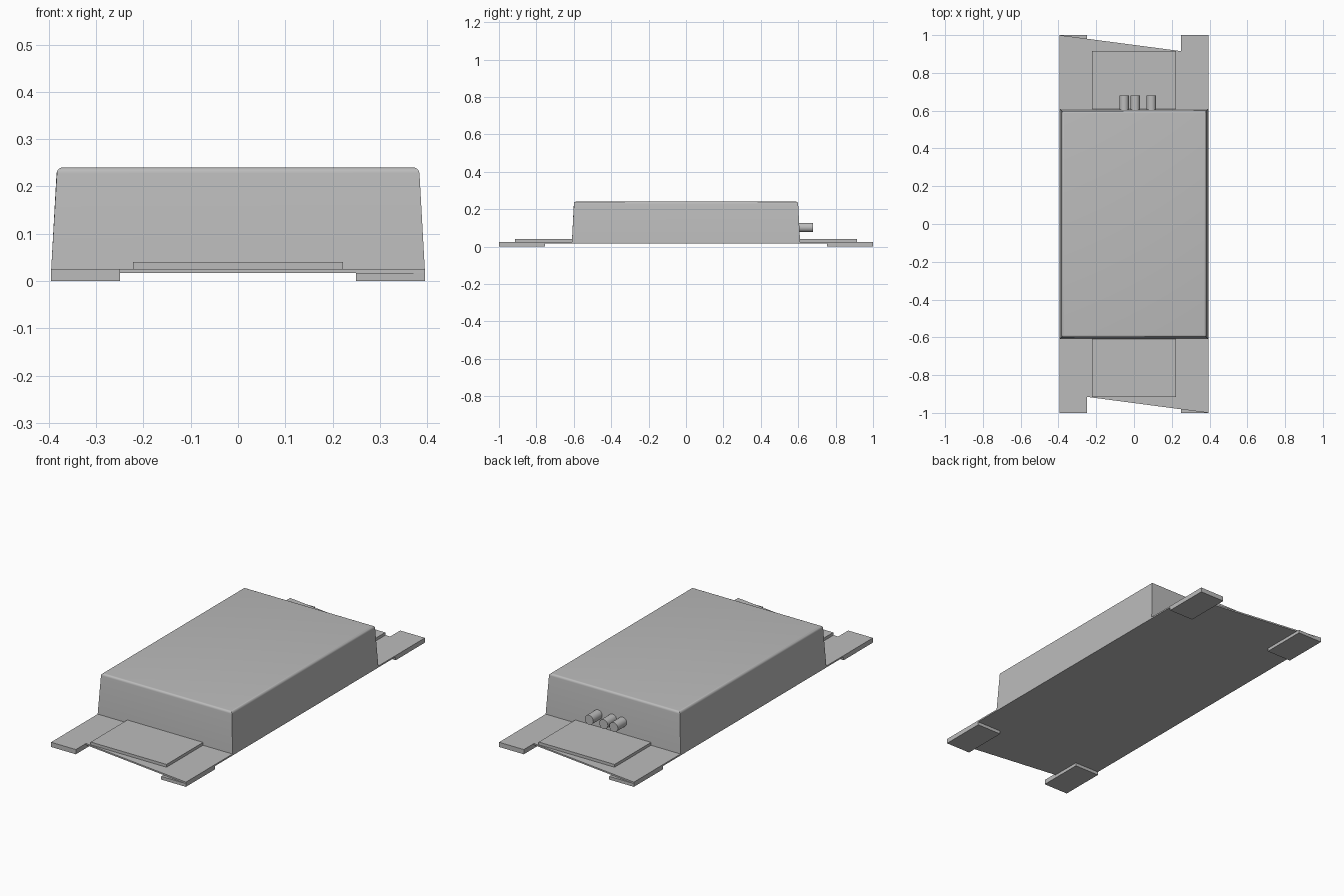
import bpy, bmesh

cube = bpy.data.objects.get("Cube")
if cube:
    bpy.data.objects.remove(cube, do_unlink=True)

GREY = (0.5, 0.5, 0.5, 1)
grey = bpy.data.materials.new("plain grey")
grey.use_nodes = True
grey.diffuse_color = GREY
grey.node_tree.nodes["Principled BSDF"].inputs["Base Color"].default_value = GREY


def finish(name, bm):
    bmesh.ops.recalc_face_normals(bm, faces=bm.faces)
    mesh = bpy.data.meshes.new(name)
    bm.to_mesh(mesh)
    bm.free()
    mesh.materials.append(grey)
    obj = bpy.data.objects.new(name, mesh)
    bpy.context.collection.objects.link(obj)
    return obj


def smooth(obj):
    bpy.ops.object.select_all(action='DESELECT')
    obj.select_set(True)
    bpy.context.view_layer.objects.active = obj
    bpy.ops.object.shade_smooth_by_angle()


def prism(name, outline, z0, z1):
    bm = bmesh.new()
    face = bm.faces.new([bm.verts.new((x, y, z0)) for x, y in outline])
    new = bmesh.ops.extrude_face_region(bm, geom=[face])["geom"]
    for v in new:
        if isinstance(v, bmesh.types.BMVert):
            v.co.z = z1
    return finish(name, bm)


def rect(x0, x1, y0, y1):
    return [(x0, y0), (x1, y0), (x1, y1), (x0, y1)]


HALF_W, BODY_Y, NOTCH_X, NOTCH_Y = 0.395, 0.61, 0.25, 0.915
FOOT_TOP, PLATE_TOP, BODY_TOP = 0.017, 0.025, 0.24

# Base plate with a notch in each end
half = [(HALF_W, -1), (HALF_W, 1), (NOTCH_X, 1), (NOTCH_X, NOTCH_Y)]
prism("base_plate", half + [(-x, -y) for x, y in half], FOOT_TOP, PLATE_TOP)

# Raised end plates and corner feet
for end, sy in (("front", -1), ("back", 1)):
    ys = sorted((sy * 0.6, sy * NOTCH_Y))
    prism(end + "_raised_plate", rect(-0.222, 0.222, *ys), PLATE_TOP, 0.04)
    for side, sx in (("right", -1), ("left", 1)):
        xs = sorted((sx * NOTCH_X, sx * HALF_W))
        ys = sorted((sy * 0.755, sy))
        prism(f"{end}_{side}_foot", rect(*xs, *ys), 0, FOOT_TOP)

# Tapered housing with a rounded top rim
body = prism("housing", rect(-HALF_W, HALF_W, -BODY_Y, BODY_Y), PLATE_TOP, BODY_TOP)
bm = bmesh.new()
bm.from_mesh(body.data)
for v in bm.verts:
    if v.co.z > 0.1:
        v.co.x *= 0.383 / HALF_W
        v.co.y *= 0.599 / BODY_Y
rim = [e for e in bm.edges if all(v.co.z > 0.1 for v in e.verts)]
bmesh.ops.bevel(bm, geom=rim, offset=0.012, segments=5, profile=0.5, affect='EDGES')
bm.to_mesh(body.data)
bm.free()
smooth(body)

# Cable connectors on the back wall
for name, x in (("right", -0.052), ("middle", 0.007), ("left", 0.092)):
    bpy.ops.mesh.primitive_cylinder_add(
        vertices=32, radius=0.025, depth=0.09,
        location=(x, 0.635, 0.102), rotation=(1.5708, 0, 0))
    pin = bpy.context.object
    pin.name = name + "_connector"
    pin.data.materials.append(grey)
    smooth(pin)
